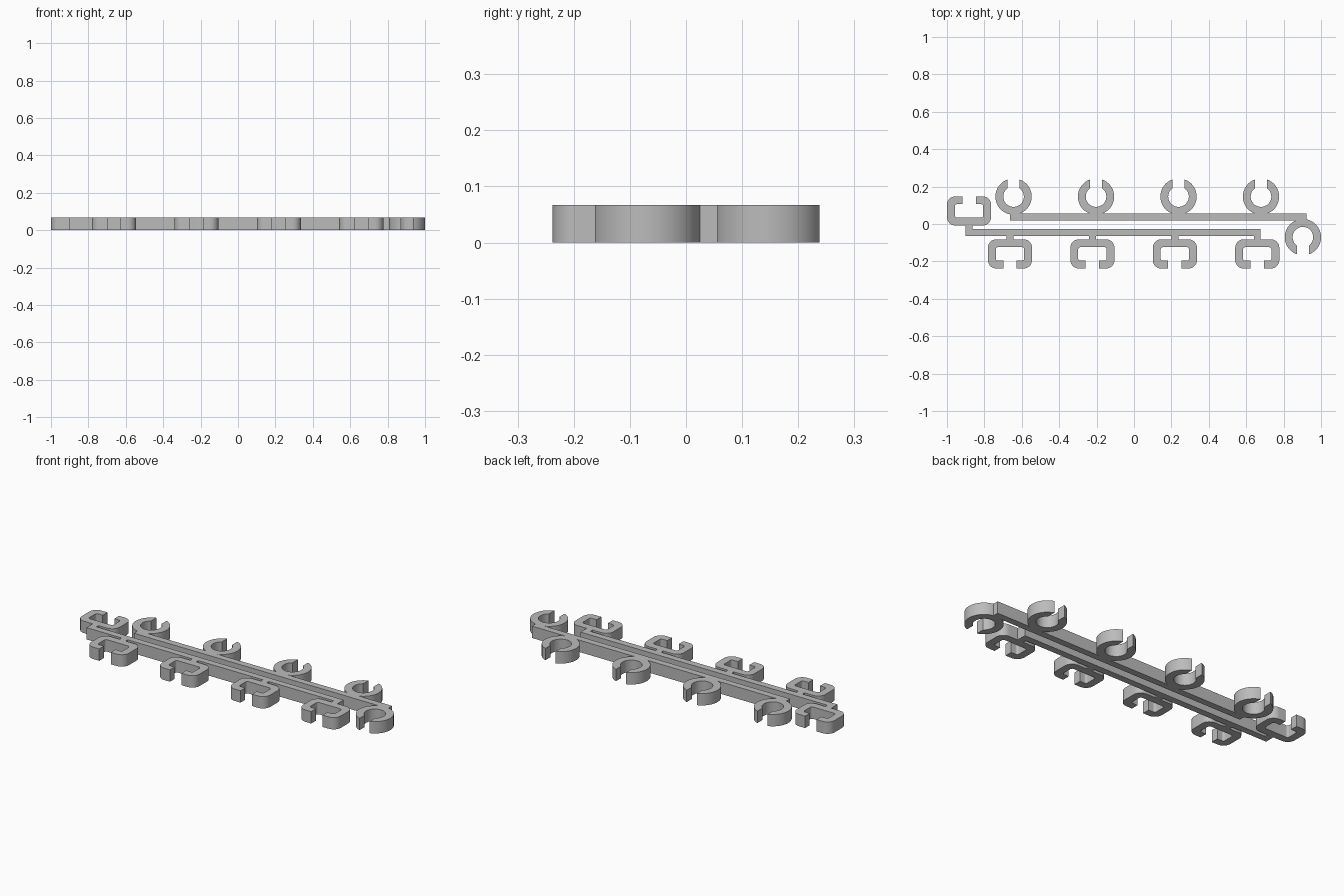
import bpy, bmesh, math

if "Cube" in bpy.data.objects:
    bpy.data.objects.remove(bpy.data.objects["Cube"], do_unlink=True)

HEIGHT = 0.067     # thickness of every part
BAR = 0.0185       # half width of the bars
BACK_Y = 0.038     # centre line of the back bar
FRONT_Y = -0.045   # centre line of the front bar
WALL = 0.042       # wall of the clips

grey = bpy.data.materials.new("grey_plastic")
grey.use_nodes = True
colour = (0.5, 0.5, 0.5, 1)
grey.diffuse_color = colour
grey.node_tree.nodes["Principled BSDF"].inputs["Base Color"].default_value = colour


def extrude(name, outline, x=0, y=0, turned=False):
    """Raise a flat outline to the common height; turned makes it open to -y."""
    s = -1 if turned else 1
    bm = bmesh.new()
    face = bm.faces.new([bm.verts.new((x + s * px, y + s * py, 0)) for px, py in outline])
    top = bmesh.ops.extrude_face_region(bm, geom=[face])["geom"]
    verts = [v for v in top if isinstance(v, bmesh.types.BMVert)]
    bmesh.ops.translate(bm, verts=verts, vec=(0, 0, HEIGHT))
    bmesh.ops.recalc_face_normals(bm, faces=bm.faces)
    mesh = bpy.data.meshes.new(name)
    bm.to_mesh(mesh)
    bm.free()
    mesh.materials.append(grey)
    obj = bpy.data.objects.new(name, mesh)
    bpy.context.collection.objects.link(obj)
    bpy.ops.object.select_all(action="DESELECT")
    obj.select_set(True)
    bpy.context.view_layer.objects.active = obj
    bpy.ops.object.shade_smooth_by_angle(angle=math.radians(30))


def rect(x0, x1, y0, y1):
    return [(x0, y0), (x1, y0), (x1, y1), (x0, y1)]


def arc(cx, cy, r, a0, a1, n):
    angles = [a0 + (a1 - a0) * i / n for i in range(n + 1)]
    return [(cx + r * math.cos(a), cy + r * math.sin(a)) for a in angles]


def open_shape(outer, inner):
    """Mirror right-hand half outlines, running from gap to back, into a C shape."""
    def flip(pts):
        return [(-px, py) for px, py in pts if px > 1e-6]
    return outer + flip(outer)[::-1] + flip(inner) + inner[::-1]


def ring_outline(radius=0.097, gap=0.032, centre=0.1085):
    def half(r):
        return arc(0, centre, r, math.acos(gap / r), -math.pi / 2, 28)
    return open_shape(half(radius), half(radius - WALL))


def clip_outline(half_width=0.118, gap=0.036, low=0.037, high=0.193):
    def half(inset, r):
        w, b, t = half_width - inset, low + inset, high - inset
        return ([(gap, t)] + arc(w - r, t - r, r, math.pi / 2, 0, 8)
                + arc(w - r, b + r, r, 0, -math.pi / 2, 8))
    return open_shape(half(0, 0.045), half(WALL, 0.012))


# Long parallel bars
extrude("back_bar", rect(-0.6625, 0.9215, -BAR, BAR), y=BACK_Y)
extrude("front_bar", rect(-0.9005, 0.6775, -BAR, BAR), y=FRONT_Y)

# Round clips: four open to the back, one at the left end opens to the front
ring = ring_outline()
for i in range(4):
    extrude(f"round_clip_{i + 1}", ring, -0.644 + i * 0.441, BACK_Y)
extrude("round_clip_end", ring, 0.903, BACK_Y, turned=True)

# Square clips with stems: four open to the front, one at the right end opens to the back
clip = clip_outline()
stem = rect(-BAR, BAR, 0, 0.05)
spots = [(f"{i + 1}", -0.663 + i * 0.4407, True) for i in range(4)]
for label, x, turned in spots + [("end", -0.882, False)]:
    extrude(f"square_clip_{label}", clip, x, FRONT_Y, turned)
    extrude(f"clip_stem_{label}", stem, x, FRONT_Y, turned)
